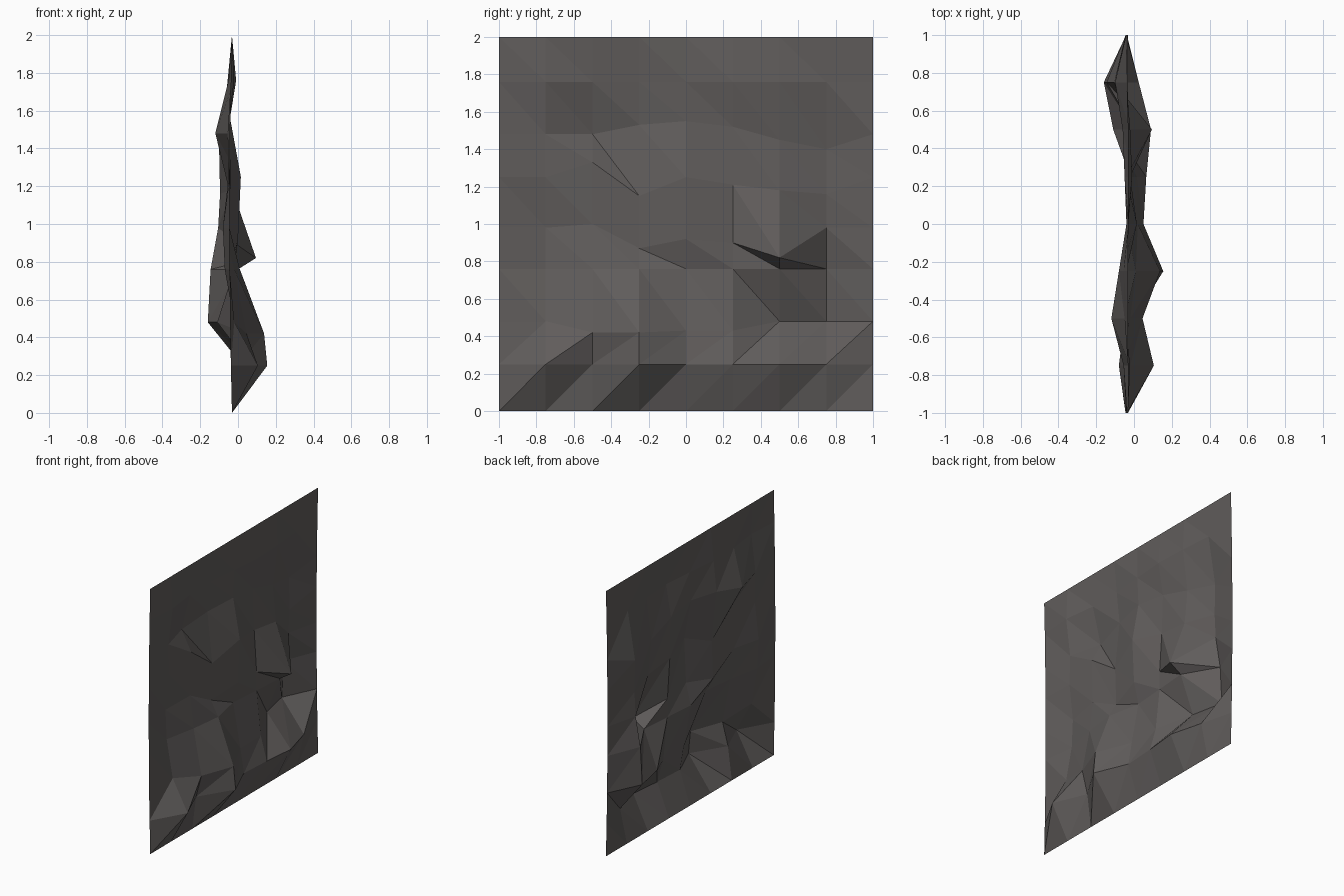
import bpy, bmesh

if "Cube" in bpy.data.objects:
    bpy.data.objects.remove(bpy.data.objects["Cube"])

N, STEP = 8, 0.25
# depth (x) of the inner grid points, one row per height, from -y to +y
DEPTH = [
    [.105, .00, .155, .05, .065, .09, .025],
    [-.02, .045, .138, .02, .015, -.11, -.16],
    [-.07, -.02, .01, -.04, -.02, .00, -.145],
    [-.08, -.05, -.05, .00, -.02, .095, -.105],
    [-.05, -.04, -.04, .015, -.04, -.035, -.095],
    [-.055, -.12, -.08, -.04, -.05, -.06, -.10],
    [-.02, -.05, -.055, -.03, -.01, -.02, -.04],
]
ROW_Z = [0, .25, .48, .76, .98, 1.25, 1.48, 1.76, 2]
# points pulled off their row: (column, row) -> height
SHIFT = {(2, 2): .42, (3, 2): .42, (4, 2): .43, (5, 2): .43,
         (2, 4): 1.0, (3, 4): .87, (4, 4): .92, (5, 4): .90, (6, 4): .82,
         (2, 5): 1.33, (3, 5): 1.15, (5, 5): 1.21, (6, 5): 1.18,
         (7, 5): 1.16, (3, 6): 1.53, (4, 6): 1.55, (5, 6): 1.52,
         (6, 6): 1.45, (7, 6): 1.4}


def border_depth(r):
    # the side edges bow slightly backwards
    return -.032 - .013 * (1 - ((r - 4) / 4) ** 2)


# faceted rock sheet
bm = bmesh.new()
grid = {}
for r in range(N + 1):
    for c in range(N + 1):
        inner = 0 < r < N and 0 < c < N
        x = DEPTH[r - 1][c - 1] if inner else border_depth(r)
        grid[c, r] = bm.verts.new((x, -1 + c * STEP, SHIFT.get((c, r), ROW_Z[r])))
for r in range(N):
    for c in range(N):
        a, b = grid[c, r], grid[c + 1, r]
        d, e = grid[c, r + 1], grid[c + 1, r + 1]
        if r < 2:      # lower rows are split the other way
            bm.faces.new((a, b, e))
            bm.faces.new((a, e, d))
        else:
            bm.faces.new((a, b, d))
            bm.faces.new((b, e, d))
mesh = bpy.data.meshes.new("rock_wall")
bm.to_mesh(mesh)
bm.free()

stone = bpy.data.materials.new("dark stone")
stone.diffuse_color = (0.117, 0.108, 0.105, 1)
stone.use_nodes = True
stone.node_tree.nodes["Principled BSDF"].inputs["Base Color"].default_value = stone.diffuse_color
mesh.materials.append(stone)
wall = bpy.data.objects.new("rock_wall", mesh)
bpy.context.collection.objects.link(wall)
